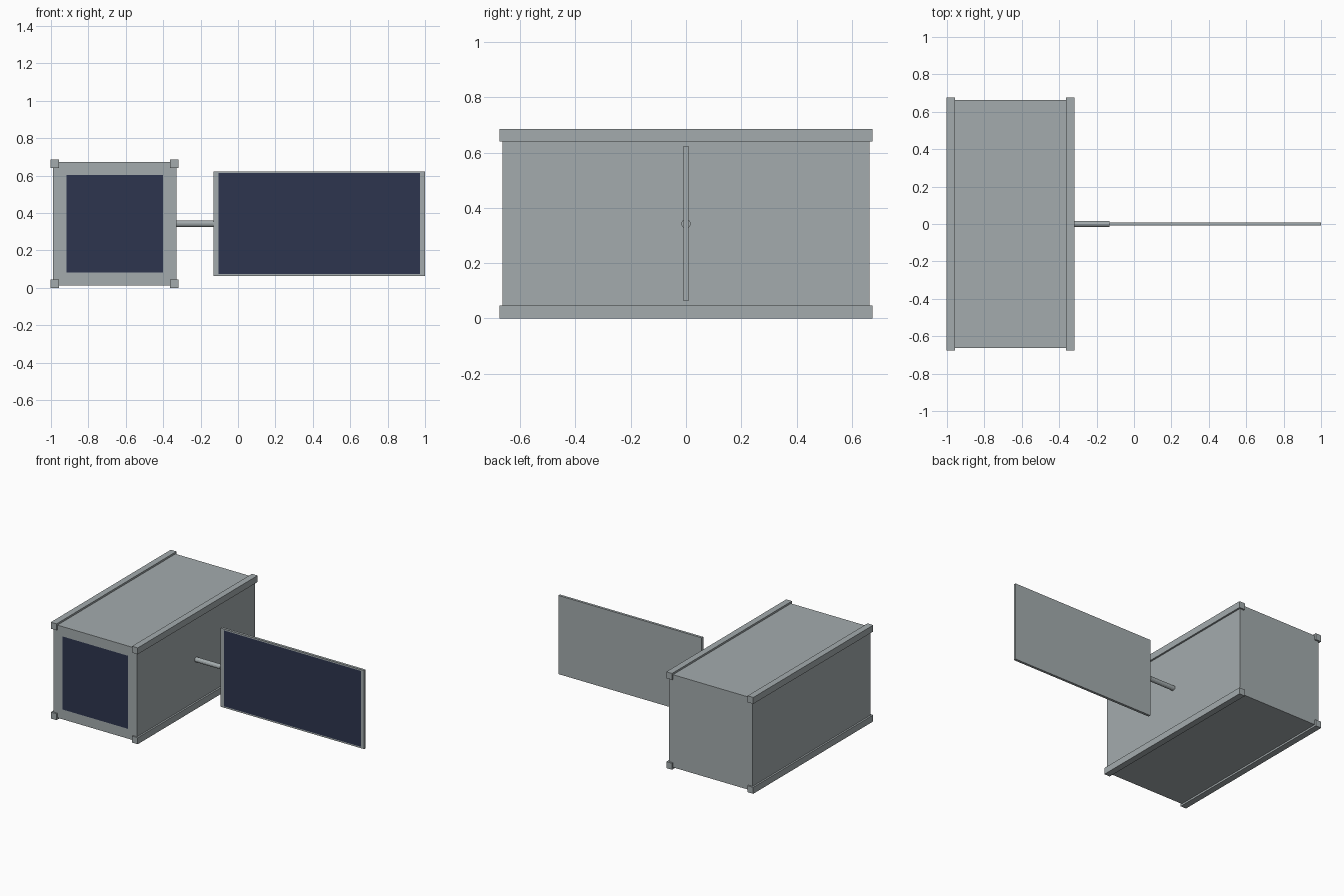
import bpy
import bmesh
import math
from mathutils import Vector

cube = bpy.data.objects.get("Cube")
if cube:
    bpy.data.objects.remove(cube, do_unlink=True)


def make_material(name, color):
    mat = bpy.data.materials.new(name)
    mat.use_nodes = True
    mat.diffuse_color = color
    mat.node_tree.nodes["Principled BSDF"].inputs["Base Color"].default_value = color
    return mat


GREY = make_material("light grey metal", (0.37, 0.41, 0.42, 1))
BLUE = make_material("dark blue solar cells", (0.026, 0.036, 0.078, 1))


def make_box(name, center, size, border=None):
    """Box; with a border (x, z), its front face is inset and made solar blue."""
    bm = bmesh.new()
    bmesh.ops.create_cube(bm, size=1)
    bmesh.ops.scale(bm, vec=size, verts=bm.verts)
    if border:
        front = min(bm.faces, key=lambda f: f.calc_center_median().y)
        bmesh.ops.inset_individual(bm, faces=[front], thickness=min(border))
        for v in front.verts:
            v.co.x = math.copysign(size[0] / 2 - border[0], v.co.x)
            v.co.z = math.copysign(size[2] / 2 - border[1], v.co.z)
        front.material_index = 1
    mesh = bpy.data.meshes.new(name)
    bm.to_mesh(mesh)
    bm.free()
    mesh.materials.append(GREY)
    if border:
        mesh.materials.append(BLUE)
    obj = bpy.data.objects.new(name, mesh)
    obj.location = center
    bpy.context.collection.objects.link(obj)
    return obj


# Long box body with a solar face at the front
middle = Vector((-0.66, 0, 0.343))
make_box("body", middle, (0.66, 1.328, 0.66), border=(0.072, 0.07))

# Four corner rails
for side, sx in (("right", -1), ("left", 1)):
    for level, sz in (("lower", -1), ("upper", 1)):
        make_box(f"{side}_{level}_rail", middle + Vector((sx, 0, sz)) * 0.32,
                 (0.045, 1.35, 0.046))

# Boom that carries the wing
bpy.ops.mesh.primitive_cylinder_add(vertices=12, radius=0.017, depth=0.21,
                                    location=(-0.235, 0, 0.343),
                                    rotation=(0, math.pi / 2, 0))
boom = bpy.context.object
boom.name = "wing_boom"
boom.data.materials.append(GREY)

# Solar wing
make_box("solar_wing", (0.435, 0, 0.343), (1.13, 0.018, 0.56), border=(0.026, 0.01))
